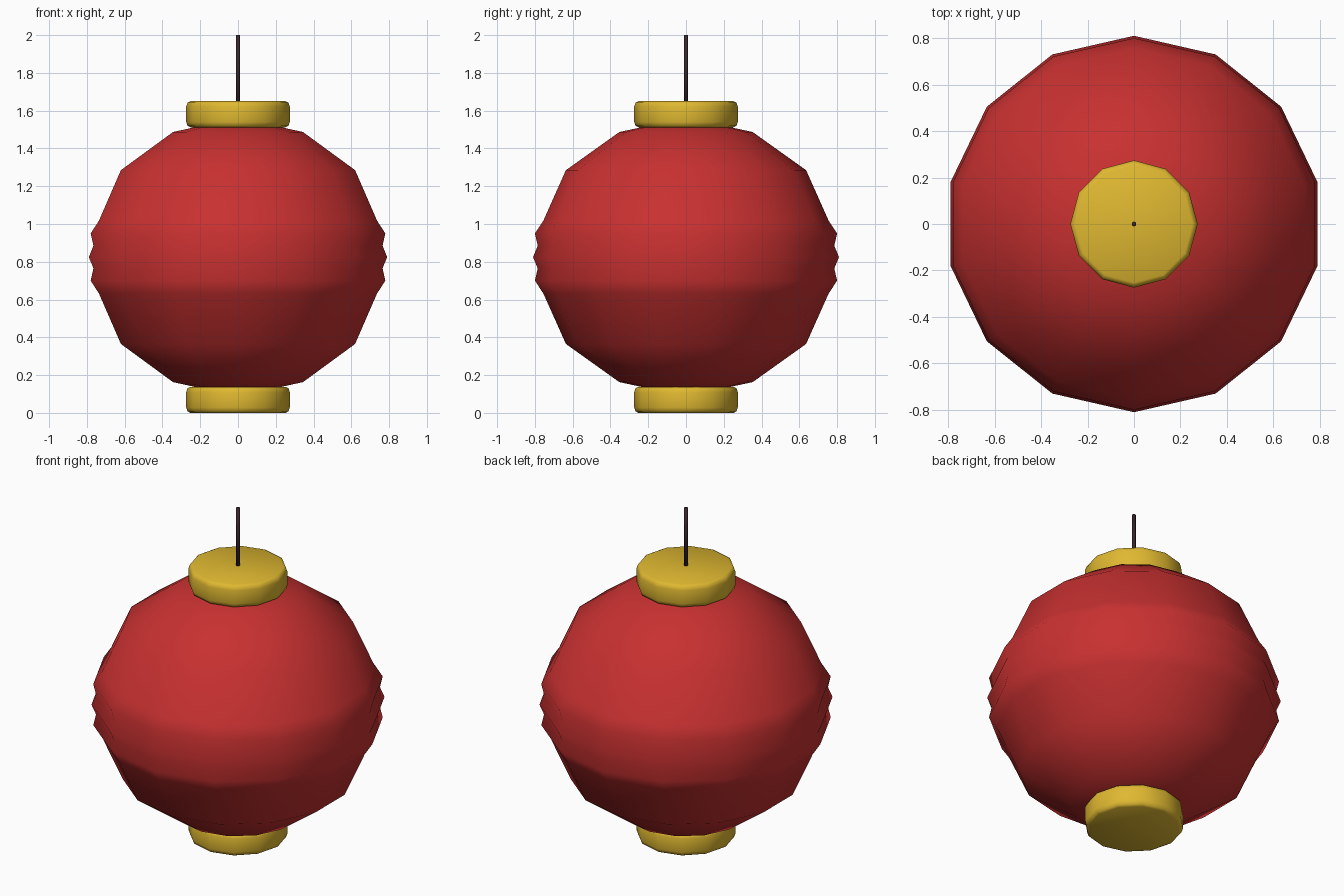
import bpy, bmesh, math

if "Cube" in bpy.data.objects:
    bpy.data.objects.remove(bpy.data.objects["Cube"])


def material(name, rgb):
    m = bpy.data.materials.new(name)
    m.diffuse_color = (*rgb, 1)
    m.use_nodes = True
    m.node_tree.nodes["Principled BSDF"].inputs["Base Color"].default_value = m.diffuse_color
    return m


red = material("red paper", (0.58, 0.03, 0.03))
gold = material("gold trim", (0.74, 0.48, 0.03))
dark = material("dark cord", (0.04, 0.02, 0.024))


def lathe(name, profile, sides, mat):
    """Spin a bottom-to-top (radius, z) profile; one corner lies on the y axis."""
    bm = bmesh.new()
    rings = []
    for r, z in profile:
        ring = []
        for i in range(sides):
            a = math.pi / 2 + 2 * math.pi * i / sides
            ring.append(bm.verts.new((r * math.cos(a), r * math.sin(a), z)))
        rings.append(ring)
    for lo, hi in zip(rings, rings[1:]):
        for i in range(sides):
            j = (i + 1) % sides
            bm.faces.new((lo[i], lo[j], hi[j], hi[i]))
    bm.faces.new(rings[0][::-1])
    bm.faces.new(rings[-1])
    for f in bm.faces:
        f.smooth = True
    me = bpy.data.meshes.new(name)
    bm.to_mesh(me)
    bm.free()
    me.materials.append(mat)
    ob = bpy.data.objects.new(name, me)
    bpy.context.collection.objects.link(ob)
    return ob


# Ribbed paper globe, mirrored about its middle
mid = 0.825
upper = [(0.785, 0.06), (0.80, 0.125), (0.755, 0.193), (0.636, 0.46),
         (0.353, 0.662), (0.12, 0.712)]
profile = ([(r, mid - h) for r, h in reversed(upper)] + [(0.81, mid)]
           + [(r, mid + h) for r, h in upper])
lathe("paper_globe", profile, 14, red)

# Rounded end caps
for name, z in (("bottom_cap", 0.0), ("top_cap", 1.512)):
    lathe(name, [(0.252, z), (0.267, z + 0.008), (0.274, z + 0.028),
                 (0.274, z + 0.11), (0.267, z + 0.13), (0.252, z + 0.138)],
          12, gold)

# Hanging cord
lathe("hanging_cord", [(0.011, 1.62), (0.011, 2.0)], 6, dark)
